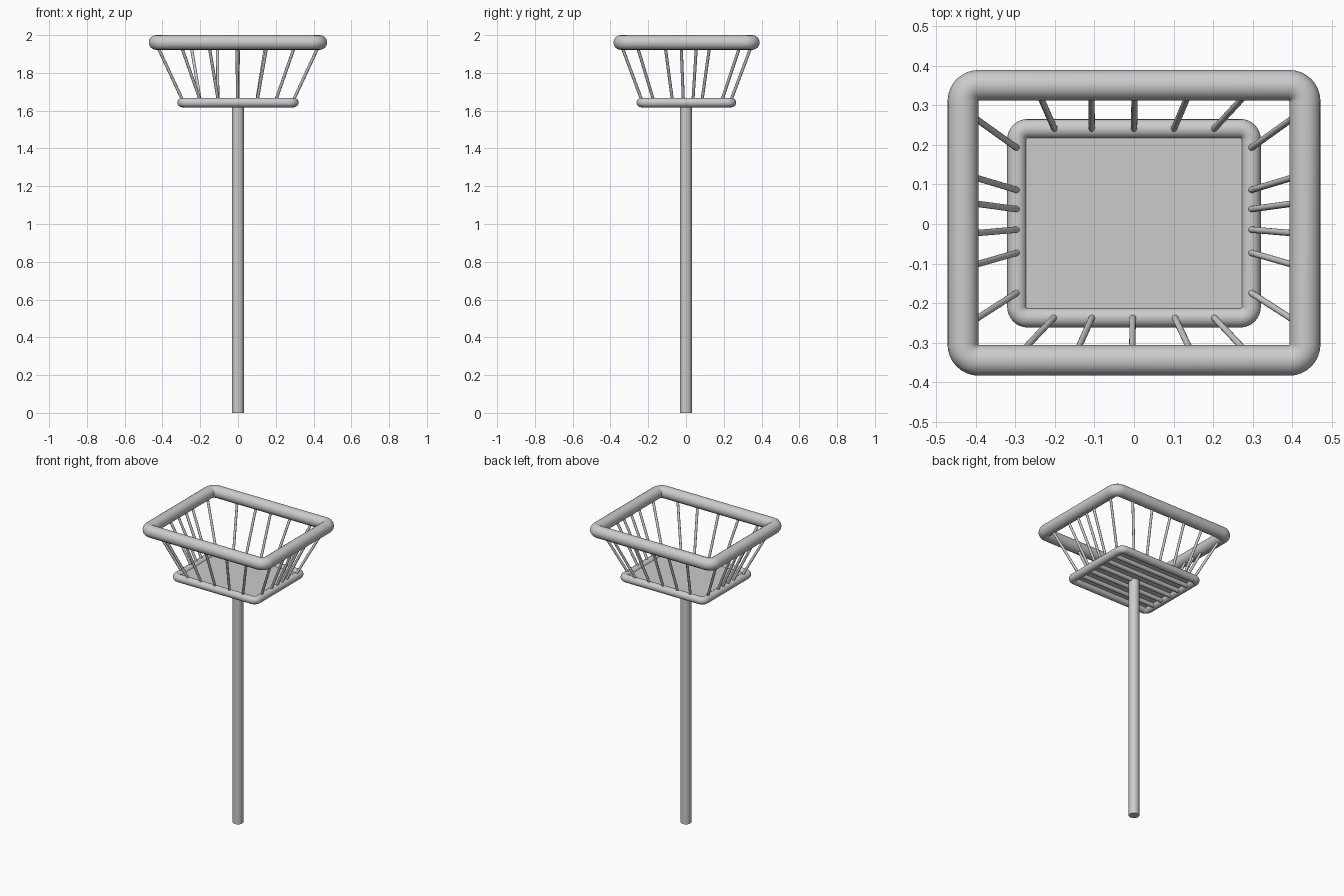
import bpy, math
from mathutils import Vector

if "Cube" in bpy.data.objects:
    bpy.data.objects.remove(bpy.data.objects["Cube"])


def smooth(obj):
    bpy.ops.object.select_all(action='DESELECT')
    obj.select_set(True)
    bpy.context.view_layer.objects.active = obj
    bpy.ops.object.shade_smooth_by_angle(angle=math.radians(40))


def rod(name, a, b, r, sides=16):
    a, b = Vector(a), Vector(b)
    d = b - a
    bpy.ops.mesh.primitive_cylinder_add(vertices=sides, radius=r, depth=d.length,
                                        location=(a + b) / 2)
    o = bpy.context.object
    o.name = name
    o.rotation_euler = d.to_track_quat('Z', 'Y').to_euler()
    smooth(o)
    return o


def ring(name, hx, hy, cy, z, r, corner):
    # closed tube following a rounded rectangle
    pts = []
    for i, (sx, sy) in enumerate(((1, 1), (-1, 1), (-1, -1), (1, -1))):
        for k in range(9):
            t = math.radians(90 * i + 90 * k / 8)
            pts.append((sx * (hx - corner) + corner * math.cos(t),
                        cy + sy * (hy - corner) + corner * math.sin(t), z))
    cu = bpy.data.curves.new(name, 'CURVE')
    cu.dimensions = '3D'
    cu.bevel_depth = r
    cu.bevel_resolution = 6
    sp = cu.splines.new('POLY')
    sp.points.add(len(pts) - 1)
    for p, co in zip(sp.points, pts):
        p.co = (*co, 1)
    sp.use_cyclic_u = True
    o = bpy.data.objects.new(name, cu)
    bpy.context.collection.objects.link(o)
    bpy.ops.object.select_all(action='DESELECT')
    o.select_set(True)
    bpy.context.view_layer.objects.active = o
    bpy.ops.object.convert(target='MESH')
    smooth(bpy.context.object)


# Pole
rod("pole", (0, 0, 0), (0, 0, 1.635), 0.032, 32)

# Basket rims
ring("upper_rim", 0.433, 0.348, 0.003, 1.961, 0.039, 0.040)
ring("lower_rim", 0.296, 0.239, 0.002, 1.643, 0.025, 0.027)

# Floor panel and the bars that carry it
bpy.ops.mesh.primitive_cube_add(size=1, location=(0, 0.003, 1.648))
floor = bpy.context.object
floor.name = "basket_floor"
floor.scale = (0.56, 0.45, 0.008)
for i in range(5):
    y = 0.003 + (i - 2) * 0.078
    rod(f"floor_bar_{i}", (-0.29, y, 1.635), (0.29, y, 1.635), 0.014)

# Side spokes, same on left and right: (lower y, upper y)
SIDE = [(0.19, 0.29), (0.085, 0.127), (0.037, 0.056),
        (-0.014, -0.026), (-0.072, -0.112), (-0.172, -0.262)]
for label, s in (("left", -1), ("right", 1)):
    for i, (lo, hi) in enumerate(SIDE):
        rod(f"{label}_spoke_{i}", (s * 0.293, lo, 1.655), (s * 0.433, hi, 1.955), 0.008)

# Front and back spokes: (lower x, upper x)
FRONT = [(-0.2, -0.305), (-0.105, -0.155), (-0.003, -0.005), (0.102, 0.155), (0.2, 0.305)]
BACK = [(-0.2, -0.25), (-0.107, -0.108), (0, 0.002), (0.1, 0.148), (0.2, 0.305)]
for label, rows, ylo, yhi in (("front", FRONT, -0.234, -0.345), ("back", BACK, 0.238, 0.351)):
    for i, (lo, hi) in enumerate(rows):
        rod(f"{label}_spoke_{i}", (lo, ylo, 1.655), (hi, yhi, 1.955), 0.008)
